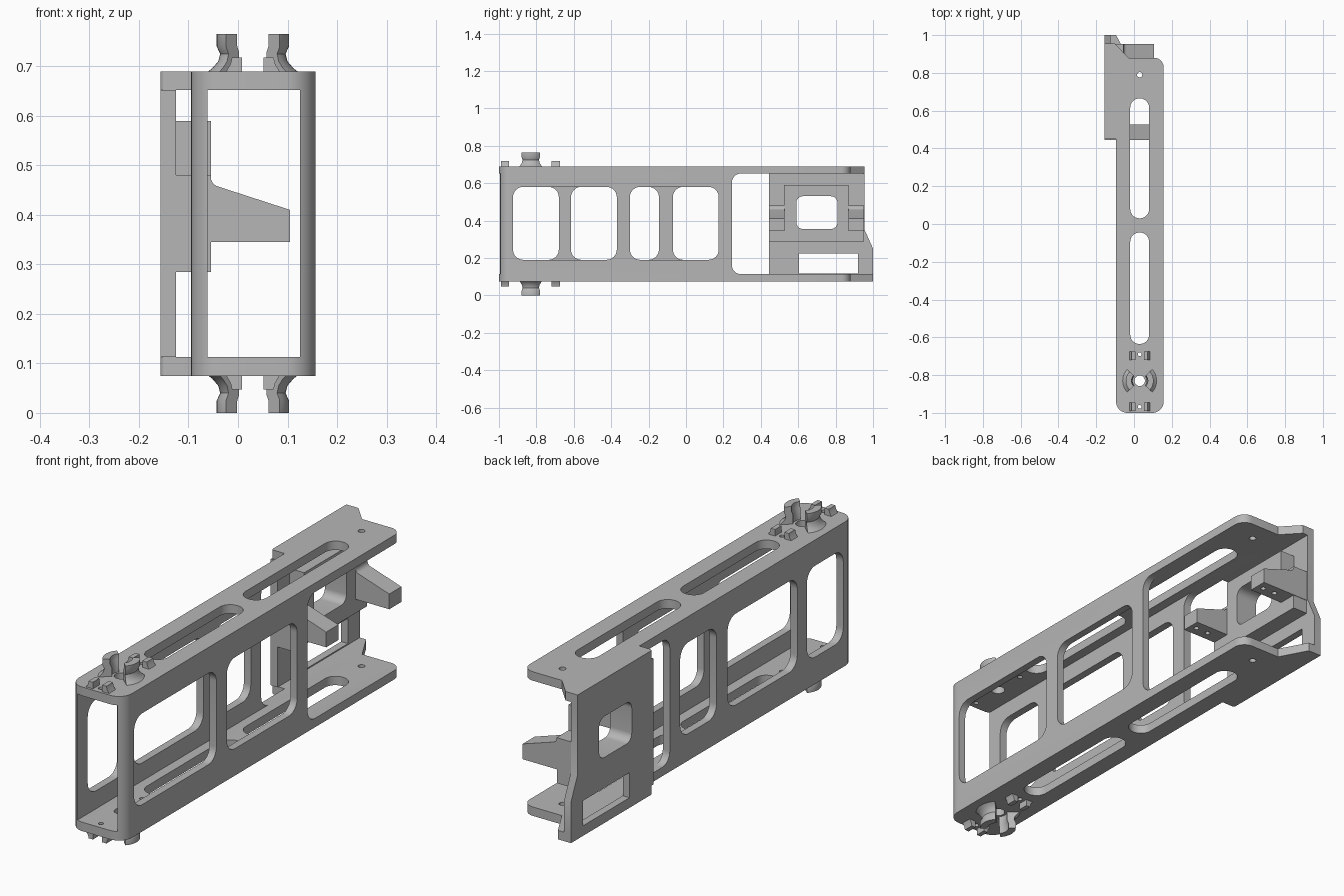
import bpy, bmesh, math
from mathutils import Vector

cube = bpy.data.objects.get("Cube")
if cube:
    bpy.data.objects.remove(cube, do_unlink=True)

grey = bpy.data.materials.new("plain grey")
grey.use_nodes = True
colour = (0.47, 0.47, 0.47, 1)
grey.diffuse_color = colour
grey.node_tree.nodes["Principled BSDF"].inputs["Base Color"].default_value = colour

MID_X, BOTTOM, TOP = 0.03, 0.075, 0.69
FLOOR, CEILING = 0.113, 0.652


def finish(name, bm):
    bmesh.ops.recalc_face_normals(bm, faces=bm.faces)
    mesh = bpy.data.meshes.new(name)
    bm.to_mesh(mesh)
    bm.free()
    mesh.materials.append(grey)
    obj = bpy.data.objects.new(name, mesh)
    bpy.context.collection.objects.link(obj)
    return obj


def fillet(corners, steps=8):
    """Round each (u, v, radius) corner of a polygon with an arc."""
    out = []
    for i, (u, v, r) in enumerate(corners):
        p = Vector((u, v))
        if r == 0:
            out.append(p)
            continue
        a = (Vector(corners[i - 1][:2]) - p).normalized()
        b = (Vector(corners[(i + 1) % len(corners)][:2]) - p).normalized()
        half = a.angle(b) / 2
        start, end = p + a * r / math.tan(half), p + b * r / math.tan(half)
        w = math.sin(half)
        for k in range(steps + 1):
            t = k / steps
            f, g, h = (1 - t) ** 2, 2 * w * t * (1 - t), t * t
            out.append((start * f + p * g + end * h) / (f + g + h))
    return out


def rect(u0, u1, v0, v1, r=0):
    return fillet([(u0, v0, r), (u1, v0, r), (u1, v1, r), (u0, v1, r)])


def prism(name, points, axis, lo, hi):
    """Extrude a 2D outline along an axis."""
    place = {"x": lambda u, v, d: (d, u, v),
             "y": lambda u, v, d: (u, d, v),
             "z": lambda u, v, d: (u, v, d)}[axis]
    bm = bmesh.new()
    a = [bm.verts.new(place(p[0], p[1], lo)) for p in points]
    b = [bm.verts.new(place(p[0], p[1], hi)) for p in points]
    bm.faces.new(a)
    bm.faces.new(b)
    for i in range(len(a)):
        bm.faces.new((a[i - 1], a[i], b[i], b[i - 1]))
    return finish(name, bm)


def cut(target, points, axis, lo, hi):
    cutter = prism("cutter", points, axis, lo, hi)
    cutter.hide_render = True
    mod = target.modifiers.new("cut", "BOOLEAN")
    mod.operation, mod.solver, mod.object = "DIFFERENCE", "EXACT", cutter
    bpy.context.view_layer.objects.active = target
    bpy.ops.object.modifier_apply(modifier=mod.name)
    bpy.data.objects.remove(cutter, do_unlink=True)


def circle(x, y, r, n=20):
    return [(x + r * math.cos(math.tau * i / n), y + r * math.sin(math.tau * i / n))
            for i in range(n)]


# Main frame: hollow rounded beam with a side step at the rear
outline = fillet([(-0.095, -1, 0.06), (0.157, -1, 0.06), (0.157, 0.88, 0.05),
                  (-0.03, 0.88, 0), (-0.1, 0.955, 0), (-0.157, 0.955, 0),
                  (-0.157, 0.45, 0.012), (-0.095, 0.45, 0)])
frame = prism("main_frame", outline, "z", BOTTOM, TOP)
cut(frame, rect(-0.062, 0.125, FLOOR, CEILING), "y", -1.2, 1.2)
cut(frame, rect(0.245, 1.5, FLOOR, CEILING, 0.05), "x", -0.4, 0.4)

# Side windows, different on each wall
for y0, y1 in ((-0.925, -0.37), (-0.3, 0.175)):
    cut(frame, rect(y0, y1, 0.19, 0.58, 0.055), "x", 0.05, 0.3)
for y0, y1 in ((-0.925, -0.68), (-0.615, -0.145), (-0.07, 0.175)):
    cut(frame, rect(y0, y1, 0.19, 0.58, 0.055), "x", -0.3, 0)

# Slots and holes through both plates
for y0, y1 in ((-0.635, -0.045), (0.03, 0.665)):
    cut(frame, rect(-0.02, 0.08, y0, y1, 0.049), "z", 0, 1)
for y, r in ((0.79, 0.014), (-0.83, 0.028), (-0.69, 0.01), (-0.968, 0.01)):
    cut(frame, circle(MID_X, y, r), "z", 0, 1)

# Longer rear lip on the lower plate
prism("lower_rear_lip", [(-0.157, 0.955), (-0.1, 0.955), (-0.03, 0.88),
                         (-0.095, 1), (-0.157, 1)], "z", BOTTOM, FLOOR)

# Rear side plate with a sloping back edge and two openings
side = prism("rear_side_plate", [(0.445, FLOOR), (1, FLOOR), (1, 0.25), (0.955, 0.35),
                                 (0.955, CEILING), (0.445, CEILING)], "x", -0.157, -0.125)
window = rect(0.59, 0.81, 0.355, 0.53, 0.035)
cut(side, window, "x", -0.3, 0)
cut(side, rect(0.605, 0.92, 0.118, 0.225), "x", -0.3, 0)

# Bracket inside the side plate
prism("bracket_base", rect(0.445, 0.95, 0.285, 0.345), "x", -0.125, -0.055)
block = prism("bracket_block", rect(0.525, 0.87, 0.345, 0.59), "x", -0.125, -0.055)
cut(block, window, "x", -0.3, 0.1)
arm_shape = fillet([(-0.125, 0.345, 0), (0.105, 0.345, 0), (0.105, 0.41, 0),
                    (-0.055, 0.462, 0.02), (-0.055, 0.48, 0), (-0.125, 0.48, 0)])
for name, y0 in (("front_arm", 0.445), ("rear_arm", 0.87)):
    arm = prism(name, arm_shape, "y", y0, y0 + 0.082)
    for x in (0.015, 0.075):
        cut(arm, circle(x, y0 + 0.041, 0.011, 12), "z", 0.3, 0.375)


# Snap clips: two flared arcs on each end of the pivot
def clip(name, facing, base, up):
    profile = [(0.095, -0.004), (0.082, 0.006), (0.07, 0.02), (0.066, 0.035),
               (0.073, 0.05), (0.073, 0.075), (0.043, 0.075), (0.043, 0.052),
               (0.037, 0.038), (0.037, -0.004)]
    bm = bmesh.new()
    rings = []
    for i in range(11):
        a = facing + math.radians(-42 + 8.4 * i)
        rings.append([bm.verts.new((MID_X + r * math.cos(a), -0.83 + r * math.sin(a),
                                    base + up * z)) for r, z in profile])
    for a, b in zip(rings, rings[1:]):
        for i in range(len(profile)):
            bm.faces.new((a[i - 1], a[i], b[i], b[i - 1]))
    bm.faces.new(rings[0])
    bm.faces.new(rings[-1])
    finish(name, bm)


for level, base, up in (("upper", TOP, 1), ("lower", BOTTOM, -1)):
    for hand, sign in (("left", 1), ("right", -1)):
        clip(f"{level}_{hand}_clip", 0 if sign > 0 else math.pi, base, up)
        # Small locating tabs before and after the pivot
        tab = [(0.022, -0.004), (0.022, 0.028), (0.042, 0.028), (0.045, 0.015),
               (0.056, -0.004)]
        shape = [(MID_X + sign * x, base + up * z) for x, z in tab]
        for place, y in (("front", -0.968), ("rear", -0.697)):
            prism(f"{level}_{hand}_{place}_tab", shape, "y", y - 0.022, y + 0.022)

# Smooth the rounded corners, keep hard edges crisp
bpy.ops.object.select_all(action="DESELECT")
for obj in bpy.context.scene.objects:
    if obj.type == "MESH":
        obj.select_set(True)
        bpy.context.view_layer.objects.active = obj
bpy.ops.object.shade_smooth_by_angle(angle=math.radians(30))
